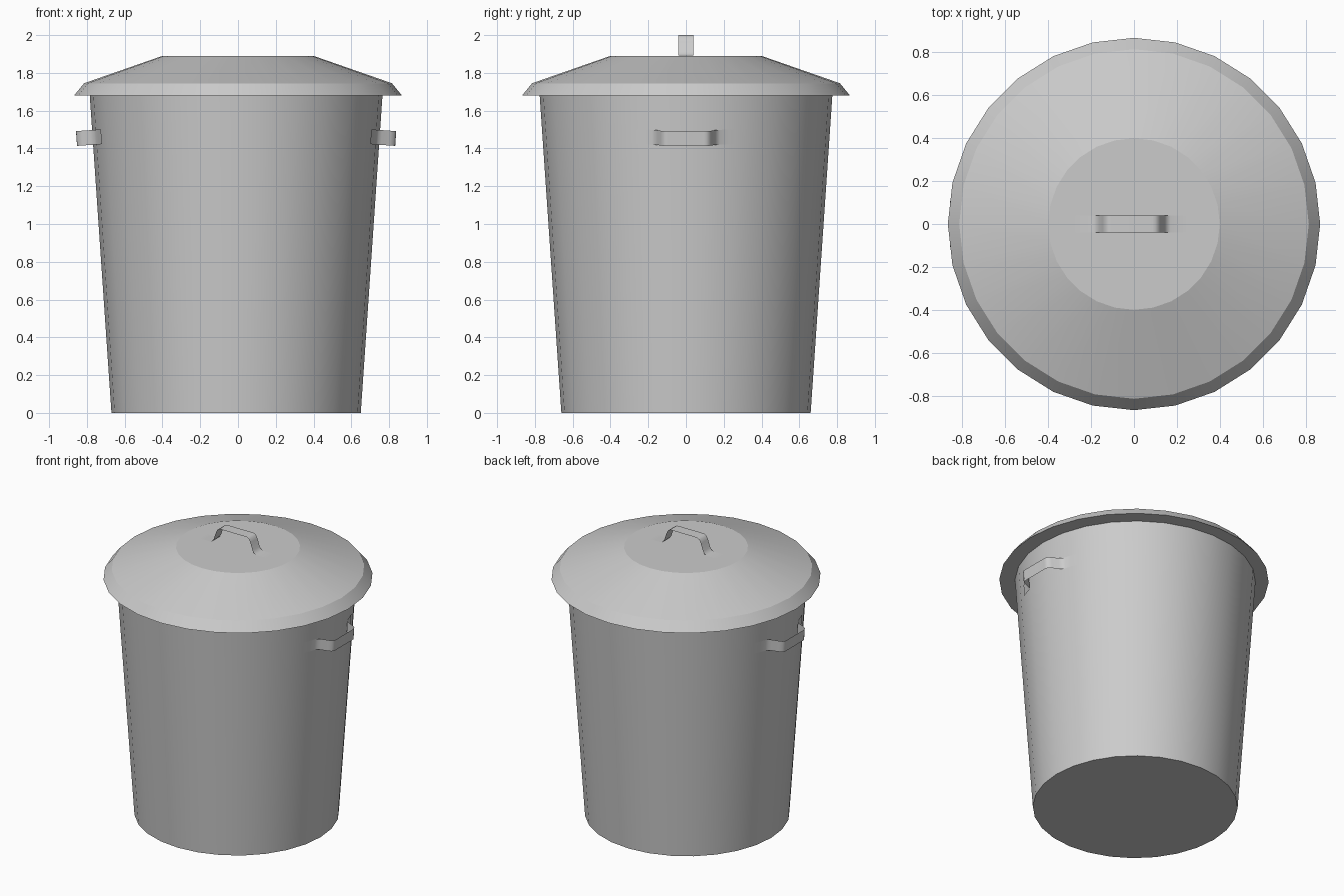
import bpy, bmesh, math
from mathutils import Vector

if "Cube" in bpy.data.objects:
    bpy.data.objects.remove(bpy.data.objects["Cube"])

SIDES = 28


def finish(name, bm, angle):
    me = bpy.data.meshes.new(name)
    bm.to_mesh(me)
    bm.free()
    ob = bpy.data.objects.new(name, me)
    bpy.context.collection.objects.link(ob)
    bpy.ops.object.select_all(action='DESELECT')
    ob.select_set(True)
    bpy.context.view_layer.objects.active = ob
    bpy.ops.object.shade_smooth_by_angle(angle=math.radians(angle))
    return ob


def turned(name, profile, cx, cap_top):
    """Revolve a bottom-to-top (radius, z) profile, closed at the bottom."""
    bm = bmesh.new()
    rings = []
    for r, z in profile:
        rings.append([bm.verts.new((cx + r * math.cos(math.tau * i / SIDES),
                                    r * math.sin(math.tau * i / SIDES), z))
                      for i in range(SIDES)])
    for a, b in zip(rings, rings[1:]):
        for i in range(SIDES):
            j = (i + 1) % SIDES
            bm.faces.new((a[i], a[j], b[j], b[i]))
    bm.faces.new(rings[0][::-1])
    if cap_top:
        bm.faces.new(rings[-1])
    return finish(name, bm, 15)


def strap(name, path, half_width):
    """Thin sheet-metal strap swept along a path."""
    bm = bmesh.new()
    w = Vector(half_width)
    rows = [(bm.verts.new(Vector(p) - w), bm.verts.new(Vector(p) + w)) for p in path]
    for (a, b), (c, d) in zip(rows, rows[1:]):
        bm.faces.new((a, c, d, b))
    return finish(name, bm, 40)


def both_ways(half):
    """Complete a half profile running from the outer end to the middle."""
    return half + [(-s, h) for s, h in reversed(half)]


# tapered bin and flared lid
turned("bin_body", [(0.66, 0), (0.775, 1.682)], -0.01, False)
turned("lid", [(0.868, 1.68), (0.815, 1.745), (0.40, 1.89)], 0, True)

# lid handle
grip = both_ways([(0.265, 1.892), (0.18, 1.892), (0.165, 1.899), (0.153, 1.915),
                  (0.135, 1.968), (0.124, 1.99), (0.108, 1.999), (0.095, 2.0)])
strap("lid_handle", [(-0.01 + s, 0, z) for s, z in grip], (0, 0.04, 0))

# side handles, tilted to follow the sloping wall
side = both_ways([(0.265, 0.713), (0.225, 0.728), (0.18, 0.742), (0.165, 0.752),
                  (0.153, 0.77), (0.135, 0.815), (0.124, 0.835), (0.108, 0.844),
                  (0.095, 0.845)])
for label, sign in (("right", 1), ("left", -1)):
    path = [(-0.01 + sign * x, sign * s, 1.462 - 0.07 * (x - 0.71)) for s, x in side]
    strap(label + "_handle", path, (sign * 0.0027, 0, 0.039))
